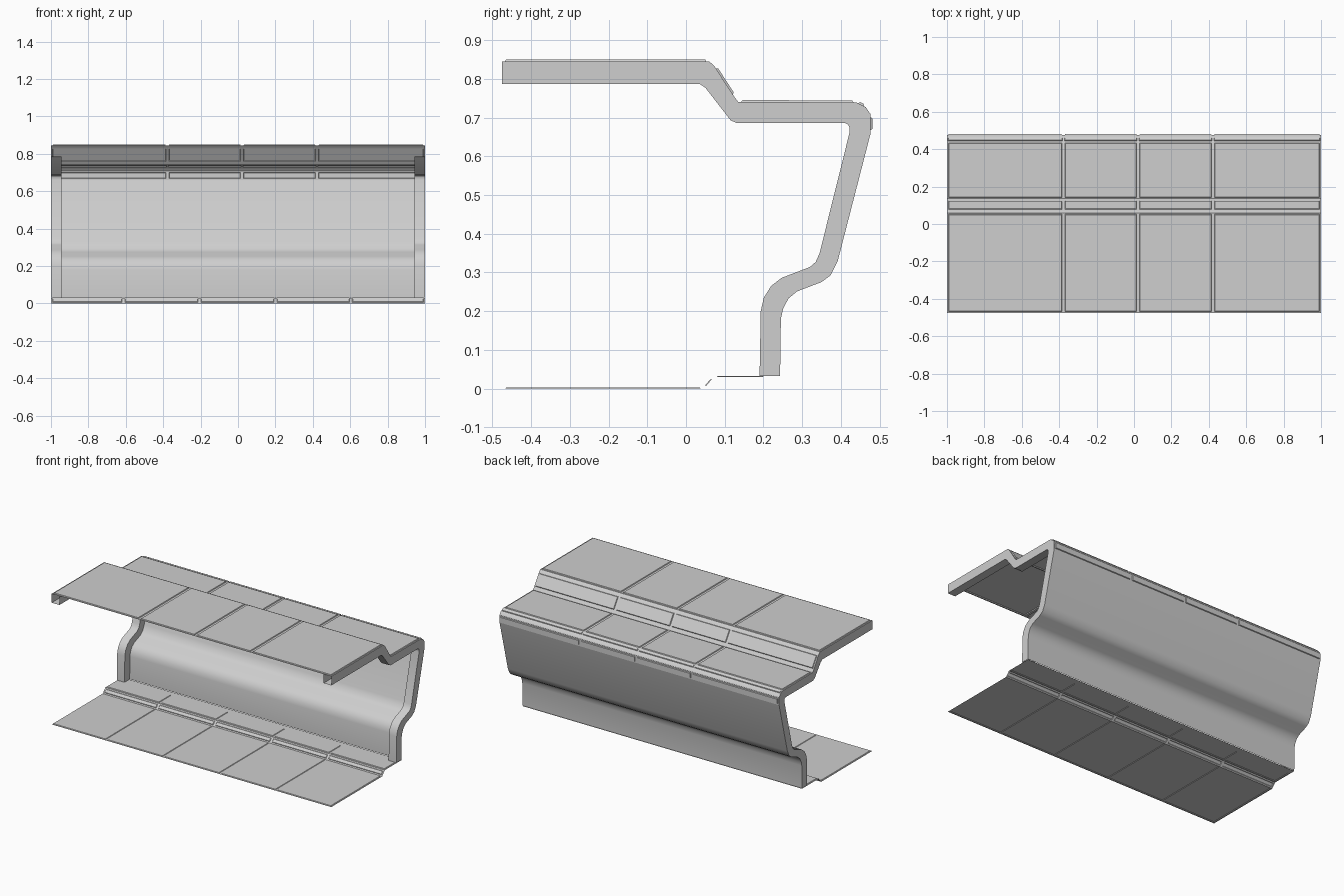
import bpy, bmesh, math

cube = bpy.data.objects.get("Cube")
if cube:
    bpy.data.objects.remove(cube)

# One plain material for the whole structure
grey = bpy.data.materials.new("light_grey")
grey.use_nodes = True
colour = (0.62, 0.62, 0.62, 1)
grey.diffuse_color = colour
grey.node_tree.nodes["Principled BSDF"].inputs["Base Color"].default_value = colour


def make_object(name, bm):
    mesh = bpy.data.meshes.new(name)
    bm.to_mesh(mesh)
    bm.free()
    mesh.materials.append(grey)
    obj = bpy.data.objects.new(name, mesh)
    bpy.context.collection.objects.link(obj)
    bpy.ops.object.select_all(action="DESELECT")
    bpy.context.view_layer.objects.active = obj
    obj.select_set(True)
    bpy.ops.object.shade_smooth_by_angle(angle=math.radians(32))
    return obj


def add_strip(bm, rows):
    """Bridge neighbouring rows of points with quads; return faces per profile step."""
    grid = [[bm.verts.new(p) for p in row] for row in rows]
    steps = []
    for low, high in zip(grid, grid[1:]):
        steps.append([bm.faces.new((low[i], high[i], high[i + 1], low[i + 1]))
                      for i in range(len(low) - 1)])
    return steps


def panelled_sheet(name, path, cuts, is_panel, margin=0.011, rim=0.004, raise_by=0.005):
    """Sweep a profile along x and raise a bordered plate on every panel face."""
    bm = bmesh.new()
    steps = add_strip(bm, [[(x, y, z) for x in cuts] for y, z in path])
    bm.normal_update()
    for step, (a, b) in zip(steps, zip(path, path[1:])):
        if is_panel(a, b):
            width = min(margin, math.dist(a, b) * 0.28)
            bmesh.ops.inset_individual(bm, faces=step, thickness=width)
            bmesh.ops.inset_individual(bm, faces=step, thickness=rim, depth=raise_by)
    return make_object(name, bm)


# Matching (y, z) points of the outer skin and the inner face of the end ribs
outer = [(.243, .033), (.245, .18), (.251, .207), (.265, .233), (.287, .251),
         (.35, .275), (.374, .293), (.392, .33), (.477, .66), (.477, .708),
         (.464, .727), (.44, .739), (.135, .74), (.125, .753), (.073, .833),
         (.06, .845), (-.475, .845)]
inner = [(.19, .033), (.193, .2), (.201, .235), (.22, .265), (.247, .286),
         (.32, .314), (.335, .327), (.345, .35), (.422, .66), (.422, .675),
         (.418, .682), (.41, .686), (.13, .686), (.115, .693), (.05, .777),
         (.035, .787), (-.475, .787)]

roof_cuts = [-1, -.378, .022, .422, 1]
floor_cuts = [-1, -.613, -.205, .2, .603, 1]

# Plain wall skin, up to the shoulder
panelled_sheet("wall", outer[:9], [-1, -.945, .945, 1], lambda a, b: False)

# Shoulder, shelf, slope and canopy with raised plates
panelled_sheet("roof", outer[8:], roof_cuts, lambda a, b: math.dist(a, b) > .025)

# Floor with a low step in front of the wall
floor = [(.243, .03), (.208, .03), (.072, .03), (.046, 0), (-.475, 0)]
panelled_sheet("floor", floor, floor_cuts, lambda a, b: a[0] < .22, raise_by=.003)

# Hollow end rib: outer side, inner lip and inner side, mirrored to the other end
bm = bmesh.new()
add_strip(bm, [[(.945, *o), (.945, *i), (1, *i), (1, *o)]
               for o, i in zip(outer, inner)])
bmesh.ops.reverse_faces(bm, faces=bm.faces)
bmesh.ops.recalc_face_normals(bm, faces=bm.faces)
rib = make_object("end_rib", bm)
rib.modifiers.new("mirror", "MIRROR")
